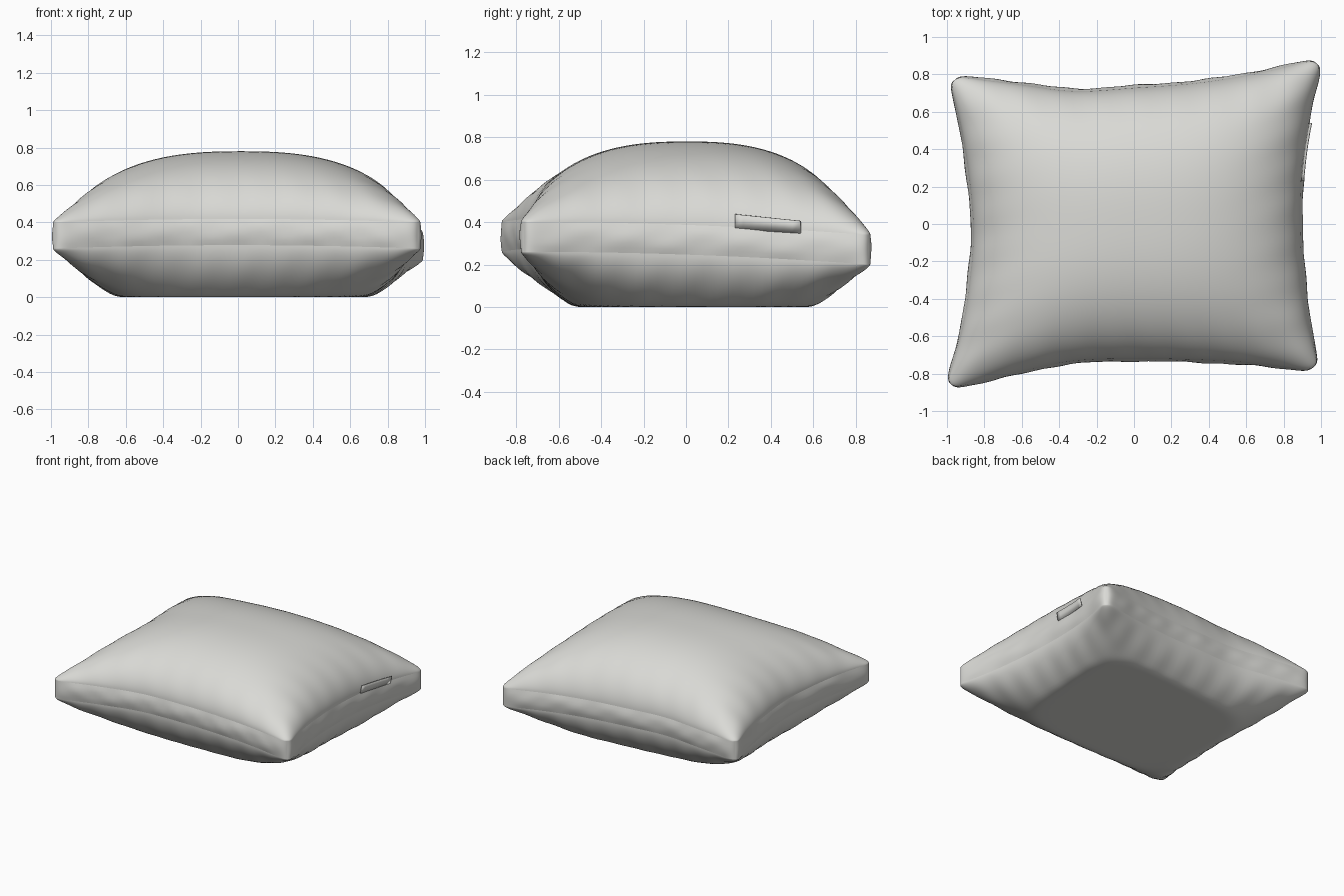
import bpy, bmesh, math

if "Cube" in bpy.data.objects:
    bpy.data.objects.remove(bpy.data.objects["Cube"])

N = 72  # grid resolution of the fabric panels

fabric = bpy.data.materials.new("pale_grey_fabric")
fabric.diffuse_color = (0.70, 0.70, 0.67, 1)
fabric.use_nodes = True
fabric.node_tree.nodes["Principled BSDF"].inputs["Base Color"].default_value = fabric.diffuse_color

# Plan outline: evenly spaced offsets along each edge
BACK = [0.79, 0.75, 0.712, 0.73, 0.755, 0.805, 0.88]
FRONT = [-0.88, -0.80, -0.735, -0.722, -0.727, -0.745, -0.785]
LEFT = [-1.0, -0.925, -0.88, -0.86, -0.88, -0.92, -0.985]
RIGHT = [0.985, 0.93, 0.90, 0.89, 0.90, 0.935, 1.0]


def spline(vals, t):
    """Catmull-Rom through evenly spaced values, t in -1..1"""
    s = (t + 1) / 2 * (len(vals) - 1)
    i = max(0, min(int(s), len(vals) - 2))
    f = s - i
    b, c = vals[i], vals[i + 1]
    a = vals[i - 1] if i else 2 * b - c
    d = vals[i + 2] if i + 2 < len(vals) else 2 * c - b
    return b + 0.5 * f * (c - a + f * (2*a - 5*b + 4*c - d + f * (3*(b - c) + d - a)))


def plan(u, v):
    """Map the unit square to the cushion outline, with rounded corners"""
    ur, vr = u * (1 - 0.025 * abs(v) ** 50), v * (1 - 0.025 * abs(u) ** 50)
    l, r = spline(LEFT, v), spline(RIGHT, v)
    f, b = spline(FRONT, u), spline(BACK, u)
    return l + (r - l) * (ur + 1) / 2, f + (b - f) * (vr + 1) / 2


def seam(u, v):
    """Mid height of the side band; the back right corner droops"""
    droop = 0.06 * ((1 + u) * (1 + v) / 4) ** 2
    return 0.33 + 0.018 * (1 - u * u) * (1 - v) / 2 - droop


def puff(u, v):
    g = lambda t: max(0.0, 1 - abs(t) ** 2.5) ** 0.55
    return g(u) * g(v)


def wrinkle(u, v):
    """Small puckers running in from the seams"""
    p = puff(u, v)
    a = math.sin(19*u + 5*v) * math.sin(11*u - 2) * abs(v) ** 6
    b = math.sin(17*v - 6*u) * math.sin(9*v + 1) * abs(u) ** 6
    return (a + b) * p * (1 - p)


def top_z(u, v):
    s = seam(u, v) + 0.07
    return s + (0.78 - s) * puff(u, v) + 0.03 * wrinkle(u, v)


def bottom_z(u, v):
    z = seam(u, v) - 0.07 - 0.385 * puff(u, v) + 0.05 * wrinkle(u, v)
    k = 0.02  # soft flattening onto the ground
    if z > k:
        return z
    return 0.0 if z < -k else (z + k) ** 2 / (4 * k)


def finish(name, bm):
    bmesh.ops.recalc_face_normals(bm, faces=bm.faces)
    me = bpy.data.meshes.new(name)
    bm.to_mesh(me)
    bm.free()
    for p in me.polygons:
        p.use_smooth = True
    me.materials.append(fabric)
    ob = bpy.data.objects.new(name, me)
    bpy.context.collection.objects.link(ob)
    return ob


def skin(bm, rows, flip=False):
    vs = [[bm.verts.new(p) for p in row] for row in rows]
    for a, b in zip(vs, vs[1:]):
        for i in range(len(a) - 1):
            q = [a[i], a[i + 1], b[i + 1], b[i]]
            bm.faces.new(q[::-1] if flip else q)


# Steps bunched toward the seams, where the fabric is steepest
T = [math.sin(math.pi / 2 * (2 * i / N - 1)) for i in range(N + 1)]


def panel(name, zf, flip):
    bm = bmesh.new()
    skin(bm, [[(*plan(u, v), zf(u, v)) for u in T] for v in T], flip)
    ob = finish(name, bm)
    # open sheets: make the facing explicit
    me = ob.data
    mid = me.polygons[len(me.polygons) // 2 + N // 2]
    if (mid.normal.z < 0) != flip:
        me.flip_normals()


panel("top_panel", top_z, False)
panel("bottom_panel", bottom_z, True)

# Side band between the two seams, bulging slightly
loop = ([(t, -1) for t in T[:-1]] + [(1, t) for t in T[:-1]]
        + [(t, 1) for t in T[:0:-1]] + [(-1, t) for t in T[:0:-1]])
loop.append(loop[0])
rows = []
for j in range(7):
    h = j / 3 - 1
    row = []
    for u, v in loop:
        x, y = plan(u, v)
        pucker = 0.3 * math.sin(23*u + 14*v) * math.sin(9*u - 5*v + 2*h)
        k = 0.013 * (1 - h * h) * (1 + pucker)
        if abs(v) == 1:
            y += v * k * (1 - abs(u) ** 12)
        if abs(u) == 1:
            x += u * k * (1 - abs(v) ** 12)
        row.append((x, y, seam(u, v) + 0.07 * h))
    rows.append(row)
bm = bmesh.new()
skin(bm, rows)
bmesh.ops.remove_doubles(bm, verts=bm.verts, dist=1e-5)
finish("side_band", bm)

# Small sewn tag standing on the upper right seam
bm = bmesh.new()
tag = []
for i in range(9):
    y = 0.23 + 0.31 * i / 8
    v = y / 0.77
    x = spline(RIGHT, v)
    z = seam(1, v) + 0.07
    tag.append([(x - 0.004, y, z - 0.01), (x + 0.012, y, 0.437 - 0.032 * i / 8)])
skin(bm, tag)
tag_ob = finish("sewn_tag", bm)
mod = tag_ob.modifiers.new("thickness", 'SOLIDIFY')
mod.thickness = 0.004
